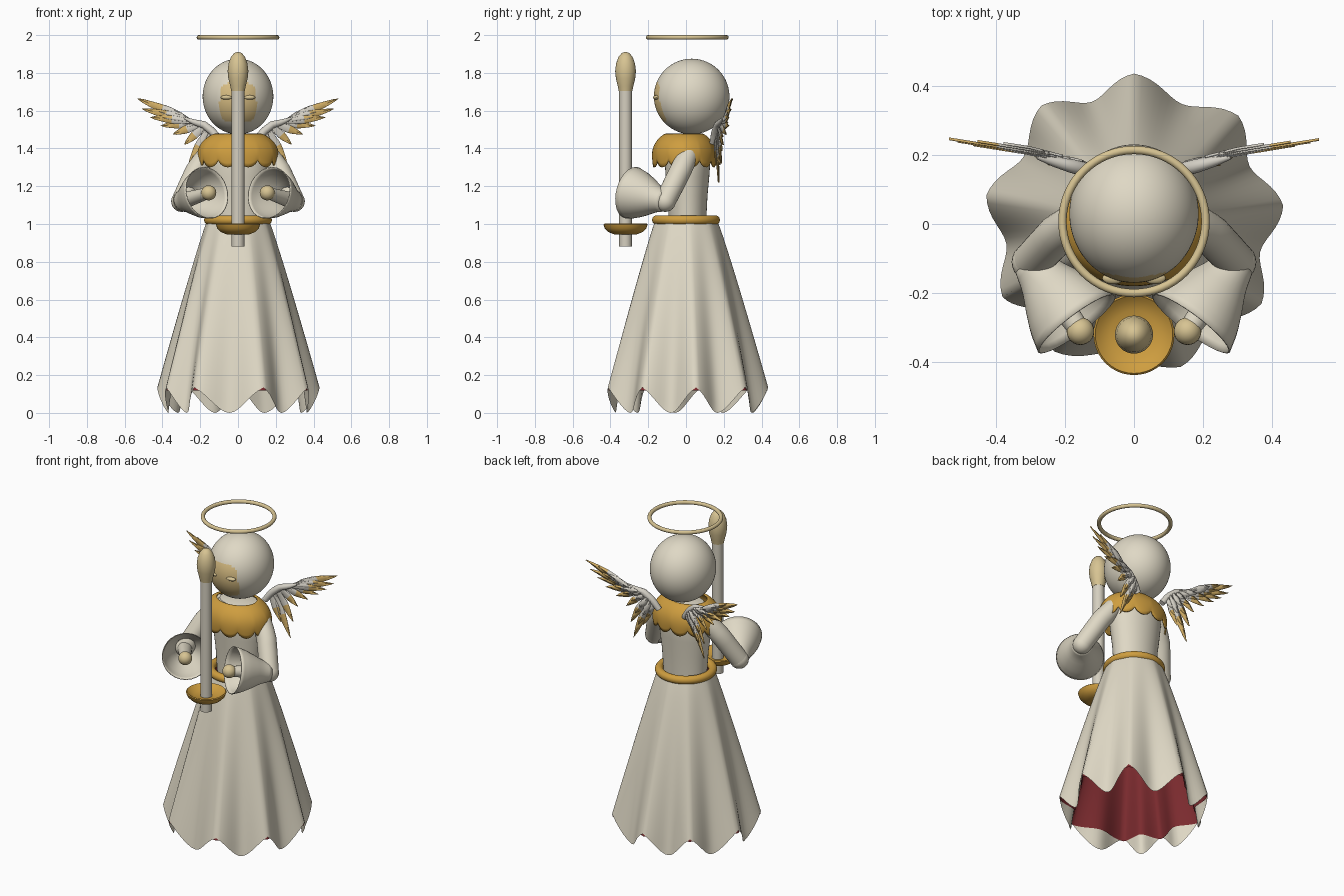
import bpy
import bmesh
from math import sin, cos, pi, radians, hypot
from mathutils import Vector

if "Cube" in bpy.data.objects:
    bpy.data.objects.remove(bpy.data.objects["Cube"])


def material(name, r, g, b):
    m = bpy.data.materials.new(name)
    m.use_nodes = True
    m.diffuse_color = (r, g, b, 1)
    m.node_tree.nodes["Principled BSDF"].inputs["Base Color"].default_value = (r, g, b, 1)
    return m


cream = material("cream", .74, .69, .56)
candle_white = material("candle white", .66, .62, .52)
feather_white = material("feather white", .66, .63, .56)
gold = material("gold", .62, .34, .05)
feather_gold = material("feather gold", .64, .42, .13)
tan = material("pale tan", .68, .55, .29)
face_gold = material("face gold", .70, .52, .23)
red = material("lining red", .20, .024, .028)


def grid(name, f, nu, nv, mats, rule=None, closed=True, thick=0, caps=False, angle=40):
    """Surface from f(u, v), wrapped in u when closed."""
    bm = bmesh.new()
    cols = nu if closed else nu + 1
    rows = [[bm.verts.new(f(i / nu, j / nv)) for i in range(cols)] for j in range(nv + 1)]
    for a, b in zip(rows, rows[1:]):
        for i in range(nu):
            k = (i + 1) % cols
            bm.faces.new((a[i], a[k], b[k], b[i]))
    if caps:
        bm.faces.new(rows[0][::-1])
        bm.faces.new(rows[-1])
    if rule:
        for face in bm.faces:
            face.material_index = rule(face.calc_center_median())
    bmesh.ops.remove_doubles(bm, verts=bm.verts, dist=.0002)
    if closed:
        bmesh.ops.recalc_face_normals(bm, faces=bm.faces)
    me = bpy.data.meshes.new(name)
    bm.to_mesh(me)
    bm.free()
    ob = bpy.data.objects.new(name, me)
    bpy.context.collection.objects.link(ob)
    for m in mats:
        me.materials.append(m)
    if thick:
        mod = ob.modifiers.new("thickness", 'SOLIDIFY')
        mod.thickness = thick
    bpy.ops.object.select_all(action='DESELECT')
    bpy.context.view_layer.objects.active = ob
    ob.select_set(True)
    bpy.ops.object.shade_smooth_by_angle(angle=radians(angle))
    return ob


def along(points, t):
    """Point at t on a polyline."""
    s = min(t, .9999) * (len(points) - 1)
    i = int(s)
    return Vector(points[i]).lerp(Vector(points[i + 1]), s - i)


def lathe(name, profile, mat, center=(0, 0), sy=1, n=40):
    """Turned shape from (radius, z) points."""
    def f(u, v):
        r, z = along(profile, v)
        return (center[0] + r * cos(2 * pi * u), center[1] + sy * r * sin(2 * pi * u), z)
    return grid(name, f, n, len(profile) - 1, [mat])


def tube(name, path, radii, mat, caps=True, thick=0, steps=10, n=28):
    """Round limb along a path with changing radius."""
    def f(u, v):
        direction = along(path, min(v + .06, 1)) - along(path, max(v - .06, 0))
        q = direction.to_track_quat('Z', 'Y')
        r = along([(x, 0) for x in radii], v)[0]
        return along(path, v) + q @ Vector((r * cos(2 * pi * u), r * sin(2 * pi * u), 0))
    return grid(name, f, n, steps, [mat], caps=caps, thick=thick)


def ball(name, c, r, mats, rule=None, n=32):
    def f(u, v):
        s = sin(pi * v)
        return (c[0] + r[0] * s * cos(2 * pi * u), c[1] + r[1] * s * sin(2 * pi * u),
                c[2] - r[2] * cos(pi * v))
    return grid(name, f, n, n // 2, mats, rule)


def ring(name, major, minor, c, mat):
    def f(u, v):
        r = major + minor * cos(2 * pi * v)
        return (r * cos(2 * pi * u), c[0] + r * sin(2 * pi * u), c[1] + minor * sin(2 * pi * v))
    return grid(name, f, 64, 14, [mat])


# Skirt: nine uneven soft folds with a wavy hem, and a red lining above the hem
TIPS = [7, 46, 90, 128, 169, 209, 238, 288, 328, 367]
TOP = 1.02


def skirt(hem, inset):
    def f(u, v):
        s = (u % 1) * 9
        i = int(s)
        w = s - i
        a = radians(TIPS[i] + (TIPS[i + 1] - TIPS[i]) * w)
        fold = .45 * (1 - sin(pi * w)) + .55 * (.5 + .5 * cos(2 * pi * w))
        z0 = hem if hem else .135 * fold
        z = z0 + (TOP - z0) * v
        flare = 1 - z / TOP
        r = .165 + .308 * flare ** .93
        r *= 1 - (.02 + .19 * flare) * (1 - fold)
        return ((r - inset) * cos(a), (r - inset) * sin(a), z)
    return f


grid("skirt", skirt(0, 0), 126, 20, [cream], angle=60)
grid("skirt_lining", skirt(.118, .007), 126, 18, [red], angle=60)
ring("belt", .155, .025, (0, 1.021), gold)

# Torso and scalloped collar
lathe("torso", [(0, .98), (.135, .98), (.14, 1.05), (.147, 1.15), (.16, 1.25), (.168, 1.33),
                (.16, 1.40), (.12, 1.46), (0, 1.48)], cream, (0, .008), .72)


def collar(u, v):
    a = 2 * pi * u
    r = .125 + .09 * sin(v * pi * .6)
    z = 1.478 - .142 * v ** 1.35 - .036 * v ** 4 * abs(sin(6 * a)) ** .7
    return (r * cos(a), -.01 + .79 * r * sin(a), z)


grid("collar", collar, 120, 14, [gold], thick=.008)

# Head with the painted face, eyes and halo
HEAD = Vector((0, .03, 1.675))


def face_rule(p):
    inside = (abs(p.x) / .098) ** 4 + (abs(p.z - 1.643) / .105) ** 4 < 1
    return 1 if inside and p.y < 0 else 0


ball("head", HEAD, (.187, .2, .2), [cream, face_gold], face_rule, 96)
for side, s in (("left", 1), ("right", -1)):
    ball("eye_" + side, (s * .06, -.157, 1.67), (.032, .017, .012), [tan], n=20)
ring("halo", .207, .012, (.007, 1.988), tan)

# Candle, drip saucer and flame
AT = (0, -.32)
lathe("candle", [(0, .88), (.034, .88), (.034, 1.3), (.034, 1.715), (0, 1.715)], candle_white, AT)
lathe("flame", [(0, 1.705), (.036, 1.705), (.041, 1.73), (.051, 1.77), (.055, 1.81), (.050, 1.85),
                (.037, 1.885), (.02, 1.905), (0, 1.912)], tan, AT)
lathe("saucer", [(0, .945), (.06, .945), (.09, .957), (.11, .977), (.117, .997), (.112, 1.002),
                 (.1, .992), (.07, .975), (0, .97)], gold, AT)

# Arms with bell sleeves and round hands
for side, s in (("left", 1), ("right", -1)):
    shoulder, upper, elbow = (s * .14, .028, 1.40), (s * .222, -.03, 1.28), (s * .298, -.11, 1.12)
    hand = Vector((s * .155, -.31, 1.165))
    cuff = (s * .165, -.288, 1.165)
    tube("upper_arm_" + side, [shoulder, upper, elbow], [.045, .056, .058, .057, .055], cream)
    ball("shoulder_" + side, shoulder, (.045, .045, .045), [cream], n=24)
    ball("elbow_" + side, elbow, (.056, .056, .056), [cream], n=24)
    tube("sleeve_" + side, [elbow, cuff], [.055, .072, .1, .125, .14], cream, caps=False, thick=.005)
    tube("forearm_" + side, [elbow, hand], [.045, .03], cream)
    ball("hand_" + side, hand, (.04, .04, .04), [tan], n=24)

# Wings: a short arched bone, long gold-tipped feathers and shorter covering feathers
BONE = [(.09, 1.43), (.13, 1.485), (.18, 1.525), (.235, 1.54), (.28, 1.56)]
FEATHER_TIPS = [(.19, 1.31), (.25, 1.22), (.26, 1.32), (.285, 1.42), (.345, 1.475),
                (.41, 1.52), (.465, 1.565), (.51, 1.61), (.535, 1.665)]


def wing_point(x, z, s, lift=0):
    y = .152 + .26 * (x - .12) - .1 * max(0, x - .3) - .08 * max(0, 1.45 - z)
    return Vector((s * x, y + lift, z))


def feather(name, base, tip, width, s, lift, gold_from):
    axis = tip - base
    across = Vector((-axis.y, axis.x)).normalized()

    def f(u, v):
        w = width * min(1, .45 + 1.3 * v) * (1 - max(0, v - .55) / .45) ** .7
        p = base + axis * v + across * (u - .5) * 2 * w
        return wing_point(p.x, p.y, s, lift + .006 * sin(pi * u))

    def rule(p):
        d = hypot(abs(p.x) - base.x, p.z - base.y) / axis.length
        return 1 if d > gold_from else 0
    return grid(name, f, 2, 10, [feather_white, feather_gold], rule, closed=False, thick=.002)


for side, s in (("left", 1), ("right", -1)):
    tube("wing_bone_" + side, [wing_point(x, z, s) for x, z in BONE],
         [.018, .021, .02, .015, .006], feather_white, n=14)
    last = len(FEATHER_TIPS) - 1
    for i, tip in enumerate(FEATHER_TIPS):
        base = along(BONE, .2 + .75 * i / last)
        tip = Vector(tip)
        lift = .003 * (i % 3)
        feather(f"long_feather_{side}_{i}", base, tip, .021, s, lift, .55)
        start = along(BONE, .15 + .75 * i / last)
        # the upper covering feathers fan slightly above the long ones
        raised = tip + Vector((0, .02))
        for layer, reach in ((1, .7), (2, .42)):
            feather(f"cover_feather_{side}_{layer}_{i}", start, start.lerp(raised, reach), .018, s,
                    lift + .006 * layer, .72 if layer == 1 else 2)
